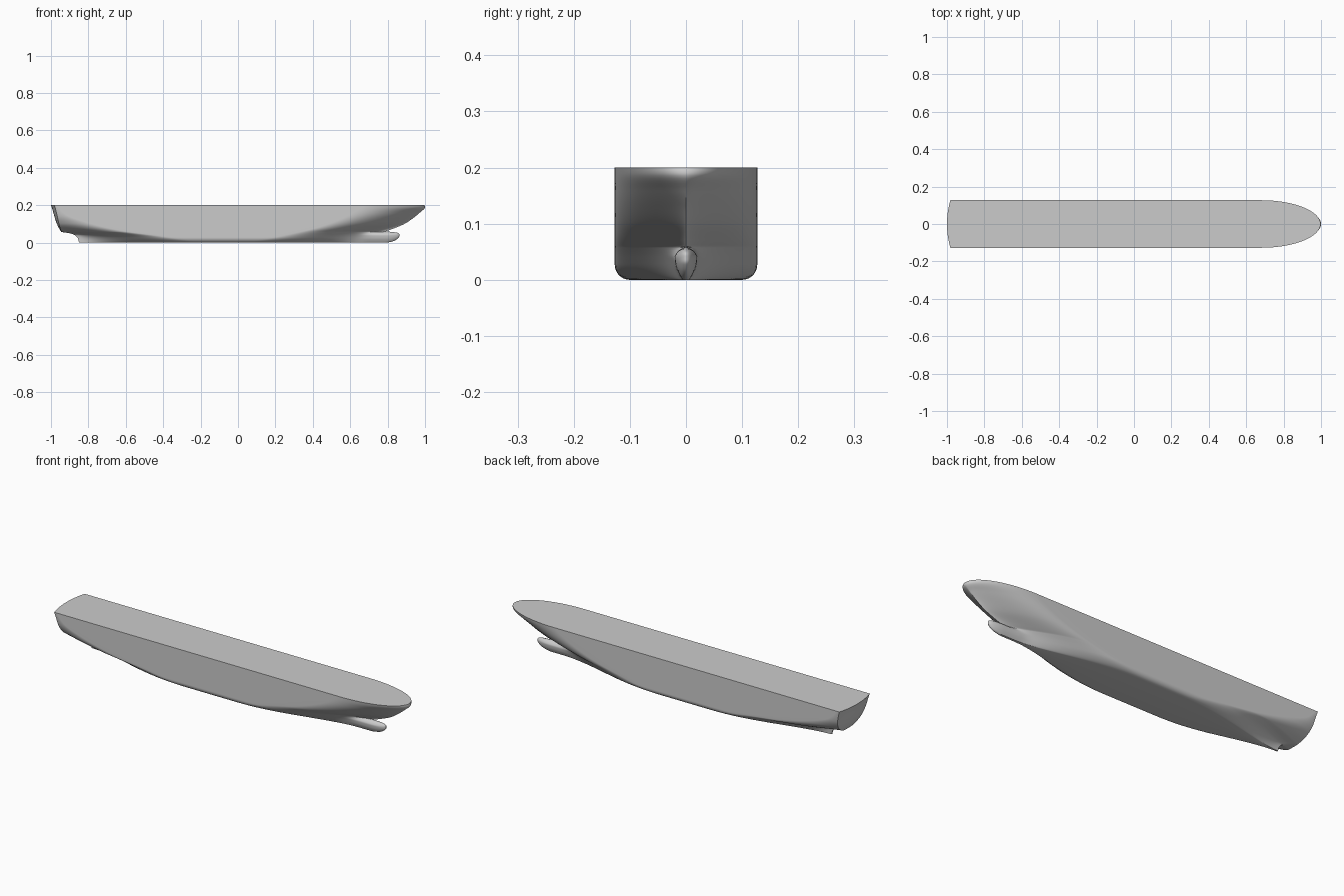
import bpy, bmesh, math

if "Cube" in bpy.data.objects:
    bpy.data.objects.remove(bpy.data.objects["Cube"])

# Waterline control values, each as (height, value) points
STERN_X = [(0, -.85), (.02, -.855), (.04, -.872), (.05, -.90), (.058, -.945), (.2, -1.0)]
STERN_Y = [(0, .003), (.04, .004), (.05, .012), (.058, .035), (.075, .072), (.1, .1), (.14, .119), (.2, .127)]
AFT_X = [(0, -.2), (.03, -.38), (.06, -.6), (.1, -.78), (.15, -.92), (.2, -.97)]
FORE_X = [(0, .05), (.04, .25), (.08, .42), (.14, .58), (.2, .68)]
STEM_X = [(0, .78), (.058, .785), (.065, .805), (.1, .89), (.13, .935), (.16, .972), (.19, 1.0), (.2, .997)]
BOW_Q = [(0, 2.1), (.06, 1.75), (.1, 1.25), (.15, .8), (.185, .56), (.2, .5)]
BULB_X = [(0, .80), (.008, .832), (.02, .852), (.035, .863), (.045, .863), (.053, .853), (.058, .815)]
BULB_Y = [(0, .006), (.01, .012), (.025, .018), (.04, .020), (.05, .015), (.055, .009), (.058, .002)]


def curve(pts, z):
    """Smooth monotone interpolation through (z, value) points."""
    n = len(pts)
    z = min(max(z, pts[0][0]), pts[-1][0])
    sl = [(pts[i + 1][1] - pts[i][1]) / (pts[i + 1][0] - pts[i][0]) for i in range(n - 1)]

    def tangent(i):
        if i == 0 or i == n - 1:
            return sl[min(i, n - 2)]
        a, b = sl[i - 1], sl[i]
        return 2 * a * b / (a + b) if a * b > 0 else 0

    i = max(k for k in range(n - 1) if pts[k][0] <= z)
    h = pts[i + 1][0] - pts[i][0]
    t = (z - pts[i][0]) / h
    return ((2*t**3 - 3*t*t + 1) * pts[i][1] + (t**3 - 2*t*t + t) * h * tangent(i)
            + (3*t*t - 2*t**3) * pts[i + 1][1] + (t**3 - t*t) * h * tangent(i + 1))


def mid_width(z, r=.027):
    """Half beam amidships, with a rounded bilge."""
    return .127 - r + math.sqrt(max(0, r*r - max(0, r - z)**2))


def waterline(z):
    """Half outline at one height, from stern centre to stem."""
    xs, ys = curve(STERN_X, z), curve(STERN_Y, z)
    xa, xf, stem = curve(AFT_X, z), curve(FORE_X, z), curve(STEM_X, z)
    b, q = mid_width(z), curve(BOW_Q, z)
    bulb = z <= .058
    end = max(stem, curve(BULB_X, z)) if bulb else stem
    ys = min(ys, b)
    sag = .018 * (ys / .127)**2
    pts = [(xs + sag * (k / 6)**2, ys * k / 6) for k in range(6)]      # transom
    x0 = xs + sag
    for k in range(24):                                              # run aft
        t = k / 24
        f = (1 - (1 - t)**2)**(1 + .7 * max(0, 1 - z / .1))
        pts.append((x0 + (xa - x0) * t, ys + (b - ys) * f))
    for k in range(12):                                              # parallel body
        pts.append((xa + (xf - xa) * k / 12, b))
    for k in range(57):                                              # bow and bulb
        x = xf + (end - xf) * math.sin(k / 56 * math.pi / 2)
        t = min(1, (x - xf) / (stem - xf))
        y = b * max(0, 1 - t * t)**q
        if bulb and x > .55:
            w = curve(BULB_Y, z)
            nose = max(0, (x - .78) / (end - .78))
            g = min(1, (x - .55) / .15)
            yb = w * g * g * (3 - 2 * g) * math.sqrt(max(0, 1 - nose * nose))
            y = (y**3 + yb**3)**(1 / 3)
        pts.append((x, 0 if k == 56 else y))
    return pts


# Hull: waterlines lofted from keel to deck, both sides joined
heights = [.027 * (1 - math.cos(k / 10 * math.pi / 2)) for k in range(10)]
heights += [.027 + .023 * k / 8 for k in range(8)]
heights += [.05, .052, .054, .056, .057, .058, .0595, .062, .066]
heights += [.066 + .134 * k / 28 for k in range(1, 29)]
bm = bmesh.new()
for side in (1, -1):
    rows = [[bm.verts.new((x, side * y, z)) for x, y in waterline(z)] for z in heights]
    for lo, hi in zip(rows, rows[1:]):
        for i in range(len(lo) - 1):
            bm.faces.new((lo[i], hi[i], hi[i + 1], lo[i + 1]))
    # Half of the flat deck and flat bottom
    for row in (rows[0], rows[-1]):
        centre = [bm.verts.new((v.co.x, 0, v.co.z)) for v in row]
        for i in range(len(row) - 1):
            bm.faces.new((row[i], row[i + 1], centre[i + 1], centre[i]))
bmesh.ops.remove_doubles(bm, verts=bm.verts, dist=.00005)
bmesh.ops.dissolve_degenerate(bm, edges=bm.edges, dist=.00005)
bmesh.ops.recalc_face_normals(bm, faces=bm.faces)
mesh = bpy.data.meshes.new("ship_hull")
bm.to_mesh(mesh)
bm.free()
hull = bpy.data.objects.new("ship_hull", mesh)
bpy.context.collection.objects.link(hull)
bpy.context.view_layer.objects.active = hull
hull.select_set(True)
bpy.ops.object.shade_smooth_by_angle(angle=math.radians(40))
